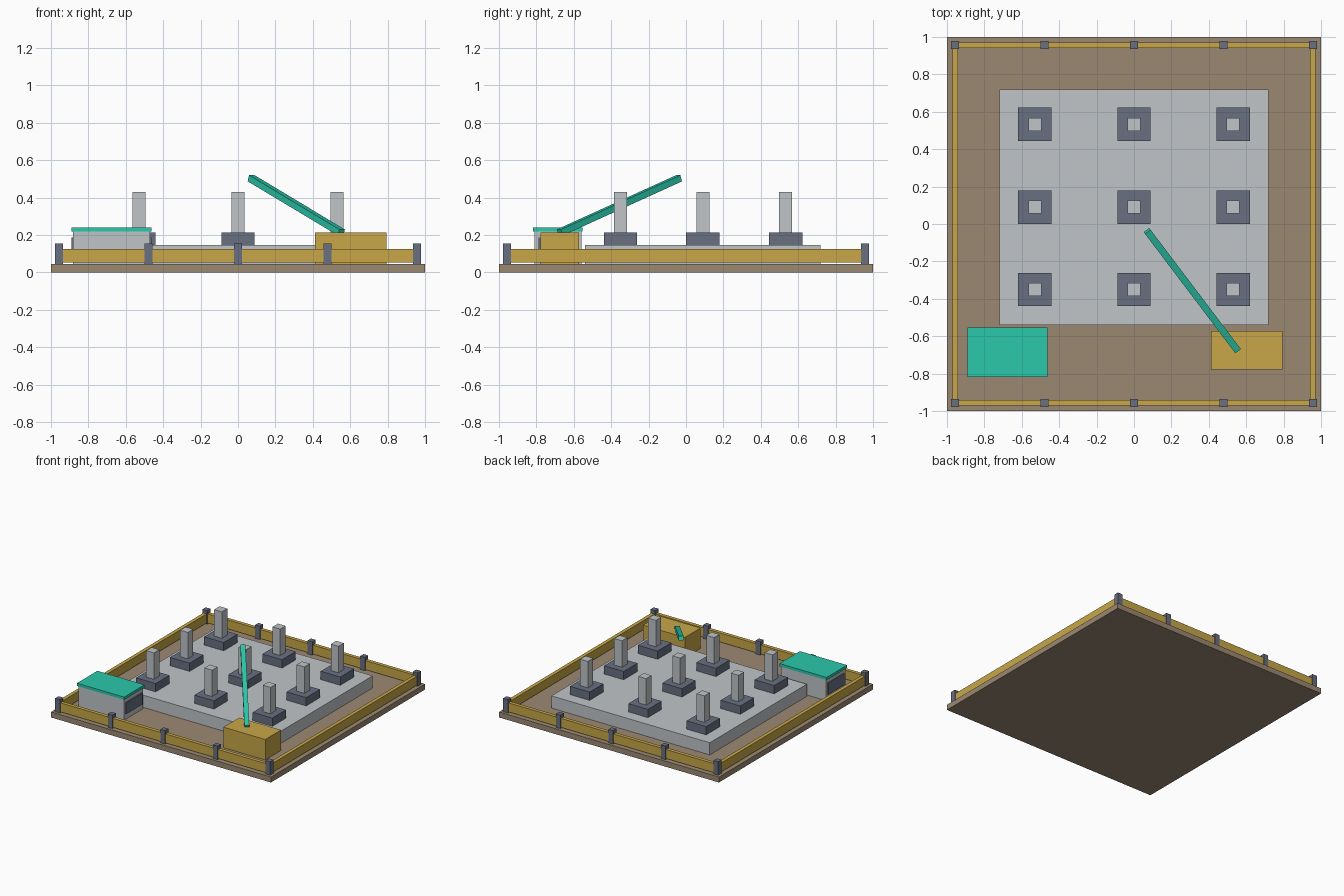
import bpy
from mathutils import Vector

old = bpy.data.objects.get("Cube")
if old:
    bpy.data.objects.remove(old, do_unlink=True)


def material(name, colour):
    mat = bpy.data.materials.new(name)
    mat.use_nodes = True
    rgba = (*colour, 1.0)
    mat.diffuse_color = rgba
    mat.node_tree.nodes["Principled BSDF"].inputs["Base Color"].default_value = rgba
    return mat


soil = material("soil brown", (0.33, 0.25, 0.17))
concrete = material("concrete grey", (0.53, 0.56, 0.58))
ochre = material("ochre yellow", (0.58, 0.39, 0.065))
slate = material("slate blue", (0.138, 0.162, 0.216))
teal = material("teal", (0.025, 0.58, 0.41))


def box(name, mat, x, y, z):
    """Box spanning the (low, high) pairs given for each axis."""
    bpy.ops.mesh.primitive_cube_add(size=1)
    obj = bpy.context.object
    obj.name = name
    obj.location = [(a + b) / 2 for a, b in (x, y, z)]
    obj.scale = [b - a for a, b in (x, y, z)]
    obj.data.materials.append(mat)
    return obj


def around(centre, width):
    return centre - width / 2, centre + width / 2


GROUND = 0.045
SLAB = 0.145
FOOTING = 0.213
FENCE = 0.956

# Ground and foundation
box("ground", soil, (-1, 1), (-1, 1), (0, GROUND))
box("foundation_slab", concrete, (-0.72, 0.72), (-0.54, 0.72), (GROUND, SLAB))

# Grid of footings with columns
for x in (-0.53, 0, 0.53):
    for y in (-0.35, 0.09, 0.533):
        box("footing", slate, around(x, 0.178), around(y, 0.178), (SLAB, FOOTING))
        box("column", concrete, around(x, 0.07), around(y, 0.07), (FOOTING, 0.43))

# Perimeter fence
for side in (-FENCE, FENCE):
    rail_z = (0.052, 0.126)
    span = (-FENCE, FENCE)
    box("fence_rail_across", ochre, span, around(side, 0.03), rail_z)
    box("fence_rail_along", ochre, around(side, 0.03), span, rail_z)
    for i in range(-2, 3):
        box("fence_post", slate, around(i * FENCE / 2, 0.043),
            around(side, 0.043), (GROUND, 0.155))

# Site cabin with windows at both ends
box("cabin_body", concrete, (-0.882, -0.47), (-0.81, -0.56), (GROUND, 0.218))
box("cabin_roof", teal, (-0.891, -0.463), (-0.818, -0.553), (0.218, 0.241))
for x in (-0.885, -0.467):
    box("cabin_window", slate, around(x, 0.008), (-0.79, -0.58), (0.09, 0.185))

# Crane base and its sloping boom
box("crane_base", ochre, (0.412, 0.793), (-0.778, -0.573), (GROUND, FOOTING))
foot = Vector((0.553, -0.675, 0.213))
tip = Vector((0.07, -0.037, 0.503))
boom = box("crane_boom", teal, (0, (tip - foot).length), around(0, 0.037), around(0, 0.035))
boom.location = (foot + tip) / 2
boom.rotation_euler = (tip - foot).to_track_quat("X", "Z").to_euler()
